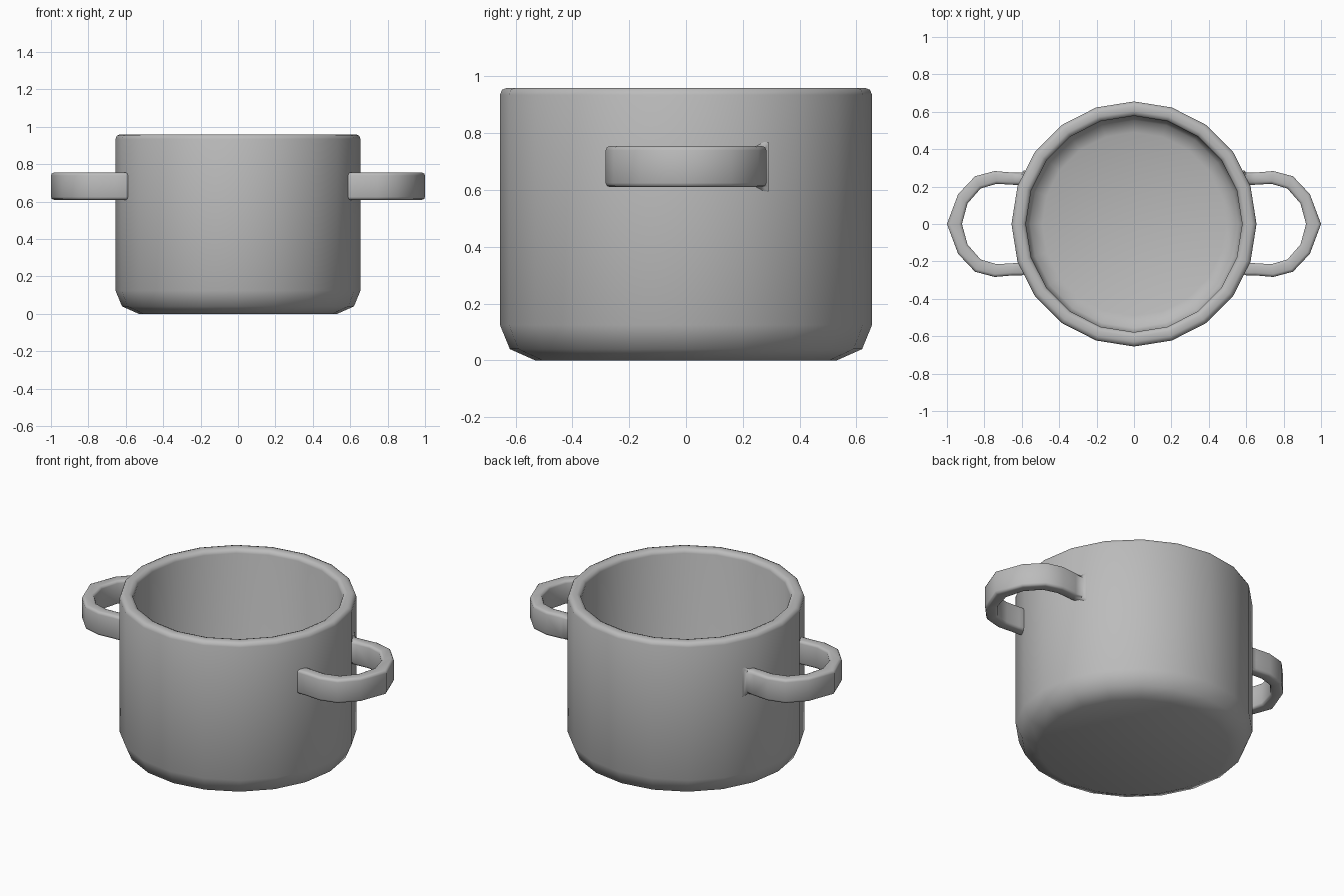
import bpy, bmesh
from math import sin, cos, tau, radians
from mathutils import Vector

cube = bpy.data.objects.get("Cube")
if cube:
    bpy.data.objects.remove(cube, do_unlink=True)

GREY = (0.5, 0.5, 0.5, 1)
metal = bpy.data.materials.new("grey_metal")
metal.use_nodes = True
metal.diffuse_color = GREY
metal.node_tree.nodes["Principled BSDF"].inputs["Base Color"].default_value = GREY


def add_object(name, bm):
    """Turn a bmesh into a smooth shaded object with the metal material."""
    bmesh.ops.recalc_face_normals(bm, faces=bm.faces)
    mesh = bpy.data.meshes.new(name)
    bm.to_mesh(mesh)
    bm.free()
    mesh.materials.append(metal)
    obj = bpy.data.objects.new(name, mesh)
    bpy.context.collection.objects.link(obj)
    bpy.ops.object.select_all(action='DESELECT')
    obj.select_set(True)
    bpy.context.view_layer.objects.active = obj
    bpy.ops.object.shade_smooth_by_angle(angle=radians(65))
    return obj


def bridge(bm, a, b):
    for i in range(len(a)):
        j = (i + 1) % len(a)
        bm.faces.new((a[i], a[j], b[j], b[i]))


# Pot body: lathed profile running from the base, over the rim, to the inner floor
SIDES = 20
profile = [(0.53, 0), (0.62, 0.04), (0.655, 0.125), (0.655, 0.935),
           (0.648, 0.953), (0.63, 0.96), (0.603, 0.96), (0.585, 0.953),
           (0.578, 0.935), (0.578, 0.15), (0.555, 0.1), (0.49, 0.075)]
bm = bmesh.new()
rings = [[bm.verts.new((r * cos(tau * i / SIDES), r * sin(tau * i / SIDES), z))
          for i in range(SIDES)] for r, z in profile]
for lower, upper in zip(rings, rings[1:]):
    bridge(bm, lower, upper)
bm.faces.new(rings[0])
bm.faces.new(rings[-1])
add_object("pot_body", bm)

# Handles: flat band between an outer and an inner half loop, with softened edges
outer = [(0.585, 0.275), (0.65, 0.275), (0.745, 0.283), (0.85, 0.255), (0.94, 0.16)]
inner = [(0.585, 0.205), (0.65, 0.21), (0.735, 0.215), (0.82, 0.19), (0.89, 0.11)]


def full_loop(half, tip):
    return half + [(tip, 0)] + [(x, -y) for x, y in reversed(half)]


def handle(name, side):
    bm = bmesh.new()
    sections = []
    for o, i in zip(full_loop(outer, 1.0), full_loop(inner, 0.92)):
        sections.append([bm.verts.new((side * x, y, z)) for (x, y), z in
                         ((o, 0.61), (o, 0.755), (i, 0.755), (i, 0.61))])
    for a, b in zip(sections, sections[1:]):
        bridge(bm, a, b)
    bm.faces.new(sections[0])
    bm.faces.new(sections[-1])
    bm.normal_update()
    # Bevel the long edges and the end edges, leaving the cross sections alone
    rims = [e for e in bm.edges if e.calc_face_angle(0) > radians(60)]
    bmesh.ops.bevel(bm, geom=rims, offset=0.015, segments=2, profile=0.5,
                    affect='EDGES', clamp_overlap=True)
    return add_object(name, bm)


handle("left_handle", 1)
handle("right_handle", -1)
